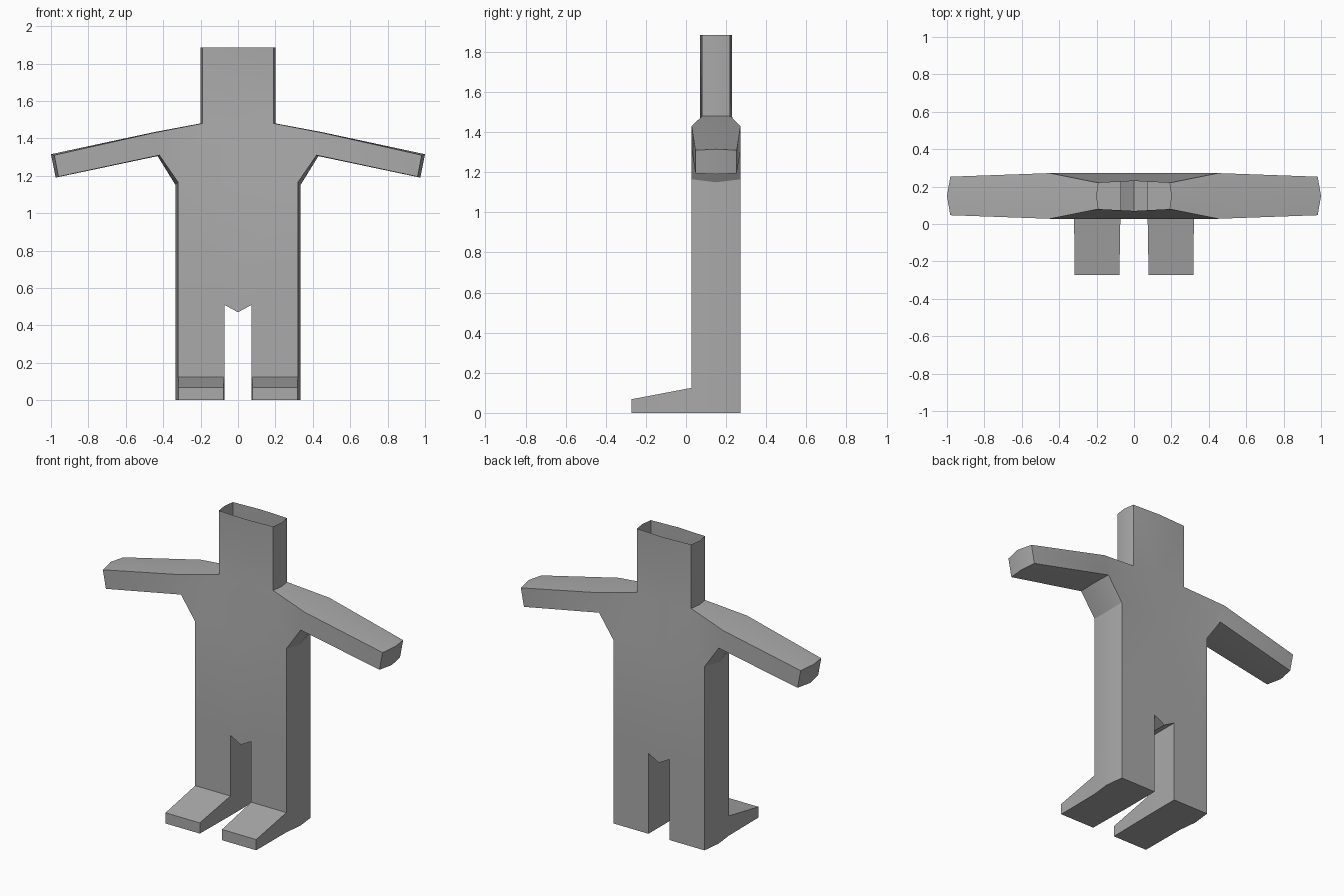
import bpy
import bmesh
from mathutils import Vector

cube = bpy.data.objects.get("Cube")
if cube:
    bpy.data.objects.remove(cube, do_unlink=True)

grey = bpy.data.materials.new("plain grey")
grey.use_nodes = True
grey.diffuse_color = (0.4, 0.4, 0.4, 1)
grey.node_tree.nodes["Principled BSDF"].inputs["Base Color"].default_value = grey.diffuse_color

MID = 0.15  # depth of the ridge running around the sides

# Half figure: x, z, half depth, then ridge offset in x and z
POINTS = {
    "neck_top": (0.19, 1.885, 0.07, 0.01, 0),
    "neck_base": (0.19, 1.48, 0.07, 0.01, 0),
    "shoulder": (0.45, 1.43, 0.122, 0, 0.003),
    "hand_top": (0.982, 1.31, 0.103, 0.018, 0.005),
    "hand_low": (0.96, 1.195, 0.103, 0.015, -0.005),
    "arm_under": (0.42, 1.31, 0.122, 0.01, -0.005),
    "armpit": (0.32, 1.165, 0.122, 0.014, -0.015),
    "hip": (0.32, 0.51, 0.122, 0.014, 0),
    "ankle_out": (0.32, 0.125, 0.122, 0.014, 0),
    "sole_out": (0.32, 0, 0.122, 0.014, 0),
    "sole_in": (0.073, 0, 0.122, 0, 0),
    "ankle_in": (0.073, 0.125, 0.122, 0, 0),
    "leg_top": (0.073, 0.51, 0.122, 0, 0),
    "crotch": (0, 0.47, 0.122, 0, 0),
    "chest": (0, 1.165, 0.122, 0, 0),
    "throat": (0, 1.48, 0.08, 0, 0),
    "rim": (0, 1.885, 0.08, 0, 0),
}

# Panels repeated on the front and the back
PANELS = [
    "rim throat neck_base neck_top",
    "throat chest armpit neck_base",
    "neck_base armpit arm_under shoulder",
    "shoulder arm_under hand_low hand_top",
    "chest crotch leg_top hip armpit",
    "hip leg_top ankle_in ankle_out",
]

bm = bmesh.new()
front, ridge, back = {}, {}, {}
for name, (x, z, half, dx, dz) in POINTS.items():
    front[name] = bm.verts.new((x, MID - half, z))
    back[name] = bm.verts.new((x, MID + half, z))
    ridge[name] = bm.verts.new((x + dx, MID, z + dz))

for panel in PANELS:
    names = panel.split()
    bm.faces.new([front[n] for n in names])
    bm.faces.new([back[n] for n in reversed(names)])
lower = ["ankle_out", "ankle_in", "sole_in", "sole_out"]
bm.faces.new([back[n] for n in reversed(lower)])

# Sides, arms, soles and inner legs: strips from front to ridge to back
outline = list(POINTS)[:list(POINTS).index("crotch") + 1]
for a, b in zip(outline, outline[1:]):
    for near, far in ((front, ridge), (ridge, back)):
        bm.faces.new([near[a], near[b], far[b], far[a]])

# Foot reaching forward, sloping down to the toe
toe = {}
for side, x in (("out", 0.318), ("in", 0.078)):
    for level, z in (("ankle_", 0.068), ("sole_", 0)):
        toe[level + side] = bm.verts.new((x, -0.272, z))
for a, b in zip(lower, lower[1:] + lower[:1]):
    bm.faces.new([front[a], front[b], toe[b], toe[a]])
bm.faces.new([toe[n] for n in lower])

# Mirror to the other side and weld the centre
geom = bmesh.ops.duplicate(bm, geom=bm.verts[:] + bm.edges[:] + bm.faces[:])["geom"]
for v in geom:
    if isinstance(v, bmesh.types.BMVert):
        v.co.x = -v.co.x
loose = [v for v in bm.verts if not v.link_faces]
bmesh.ops.delete(bm, geom=loose, context='VERTS')
bmesh.ops.remove_doubles(bm, verts=bm.verts[:], dist=0.0005)
bmesh.ops.recalc_face_normals(bm, faces=bm.faces[:])

mesh = bpy.data.meshes.new("body")
bm.to_mesh(mesh)
bm.free()
mesh.materials.append(grey)
body = bpy.data.objects.new("body", mesh)
bpy.context.collection.objects.link(body)
bpy.context.view_layer.objects.active = body
body.select_set(True)
bpy.ops.object.shade_smooth_by_angle(angle=0.5)
